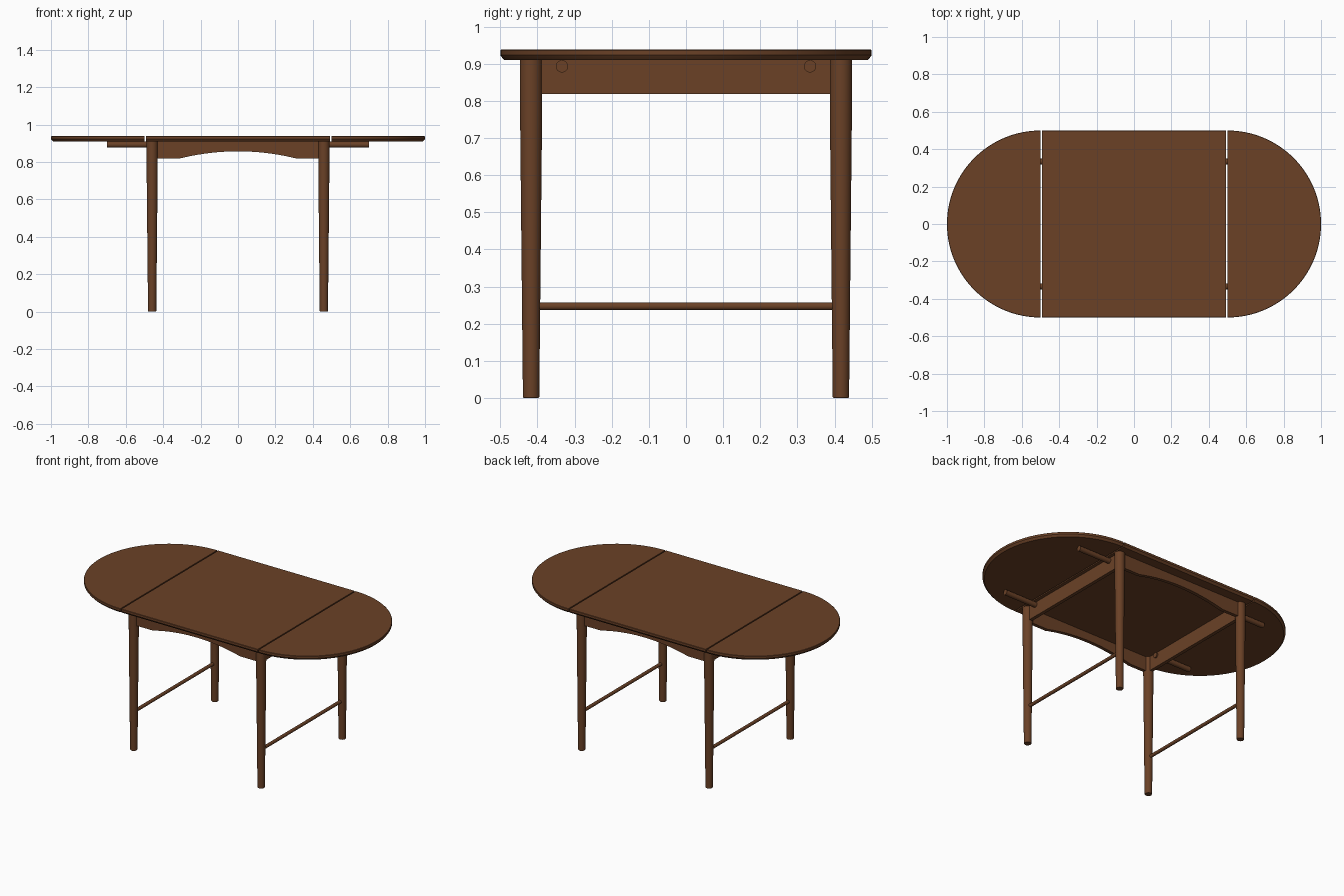
import bpy, bmesh, math
from mathutils import Matrix, Vector

if "Cube" in bpy.data.objects:
    bpy.data.objects.remove(bpy.data.objects["Cube"])

wood = bpy.data.materials.new("brown_wood")
wood.diffuse_color = (0.145, 0.053, 0.0198, 1)
wood.use_nodes = True
wood.node_tree.nodes["Principled BSDF"].inputs["Base Color"].default_value = wood.diffuse_color


def finish(bm, name, angle=30):
    bmesh.ops.recalc_face_normals(bm, faces=bm.faces)
    me = bpy.data.meshes.new(name)
    bm.to_mesh(me)
    bm.free()
    me.materials.append(wood)
    ob = bpy.data.objects.new(name, me)
    bpy.context.collection.objects.link(ob)
    bpy.ops.object.select_all(action='DESELECT')
    ob.select_set(True)
    bpy.context.view_layer.objects.active = ob
    bpy.ops.object.shade_smooth_by_angle(angle=math.radians(angle))
    return ob


def stack(name, rings):
    """Solid from matching rings of points, capped at both ends."""
    bm = bmesh.new()
    vs = [[bm.verts.new(p) for p in r] for r in rings]
    n = len(vs[0])
    for a, b in zip(vs, vs[1:]):
        for i in range(n):
            j = (i + 1) % n
            bm.faces.new((a[i], a[j], b[j], b[i]))
    bm.faces.new(vs[0])
    bm.faces.new(vs[-1])
    return finish(bm, name, 25)


def rod(name, a, b, r):
    a, b = Vector(a), Vector(b)
    d = b - a
    m = Matrix.Translation((a + b) / 2) @ d.to_track_quat('Z', 'Y').to_matrix().to_4x4()
    bm = bmesh.new()
    bmesh.ops.create_cone(bm, cap_ends=True, segments=32, radius1=r, radius2=r,
                          depth=d.length, matrix=m)
    return finish(bm, name)


def box(name, centre, size):
    bm = bmesh.new()
    bmesh.ops.create_cube(bm, size=1, matrix=Matrix.Translation(centre) @ Matrix.Diagonal((*size, 1)))
    return finish(bm, name)


# table top edge profile: (height, inset)
EDGE = [(0.910, 0.011), (0.916, 0.005), (0.923, 0.0), (0.936, 0.0), (0.938, 0.002)]

# fixed centre panel
stack("centre_top", [[(sx * 0.491, sy * (0.5 - ins), z)
                      for sx, sy in ((-1, -1), (1, -1), (1, 1), (-1, 1))] for z, ins in EDGE])

# half-round leaves
for s, side in ((-1, "left"), (1, "right")):
    rings = []
    for z, ins in EDGE:
        r = 0.5 - ins
        rings.append([(s * (0.499 + (r + 0.001) * math.cos(t)), r * math.sin(t), z)
                      for t in [math.pi * (i / 64 - 0.5) for i in range(65)]])
    stack(side + "_leaf", rings)

LX, LY = 0.459, 0.417
for sx, side in ((-1, "left"), (1, "right")):
    for sy, end in ((-1, "front"), (1, "back")):
        # tapered round leg
        prof = [(0, 0.020), (0.003, 0.022), (0.45, 0.0265), (0.75, 0.0295), (0.91, 0.0305)]
        stack(f"{end}_{side}_leg", [[(sx * LX + r * math.cos(i * math.tau / 32),
                                      sy * LY + r * math.sin(i * math.tau / 32), z)
                                     for i in range(32)] for z, r in prof])
        # leaf support slide
        rod(f"{end}_{side}_slide", (sx * 0.44, sy * 0.334, 0.893), (sx * 0.70, sy * 0.334, 0.893), 0.0165)
    # side apron and stretcher
    box(side + "_apron", (sx * LX, 0, 0.864), (0.022, 2 * LY - 0.03, 0.092))
    rod(side + "_stretcher", (sx * LX, -LY, 0.247), (sx * LX, LY, 0.247), 0.0105)

# arched aprons, front and back
for sy, end in ((-1, "front"), (1, "back")):
    outline = [(-0.445, 0.91), (-0.445, 0.818)]
    for i in range(33):
        u = i / 16 - 1
        outline.append((0.315 * u, 0.818 + 0.039 * (1 - u * u)))
    outline += [(0.445, 0.818), (0.445, 0.91)]
    stack(end + "_apron", [[(x, sy * LY + d, z) for x, z in outline] for d in (-0.011, 0.011)])
